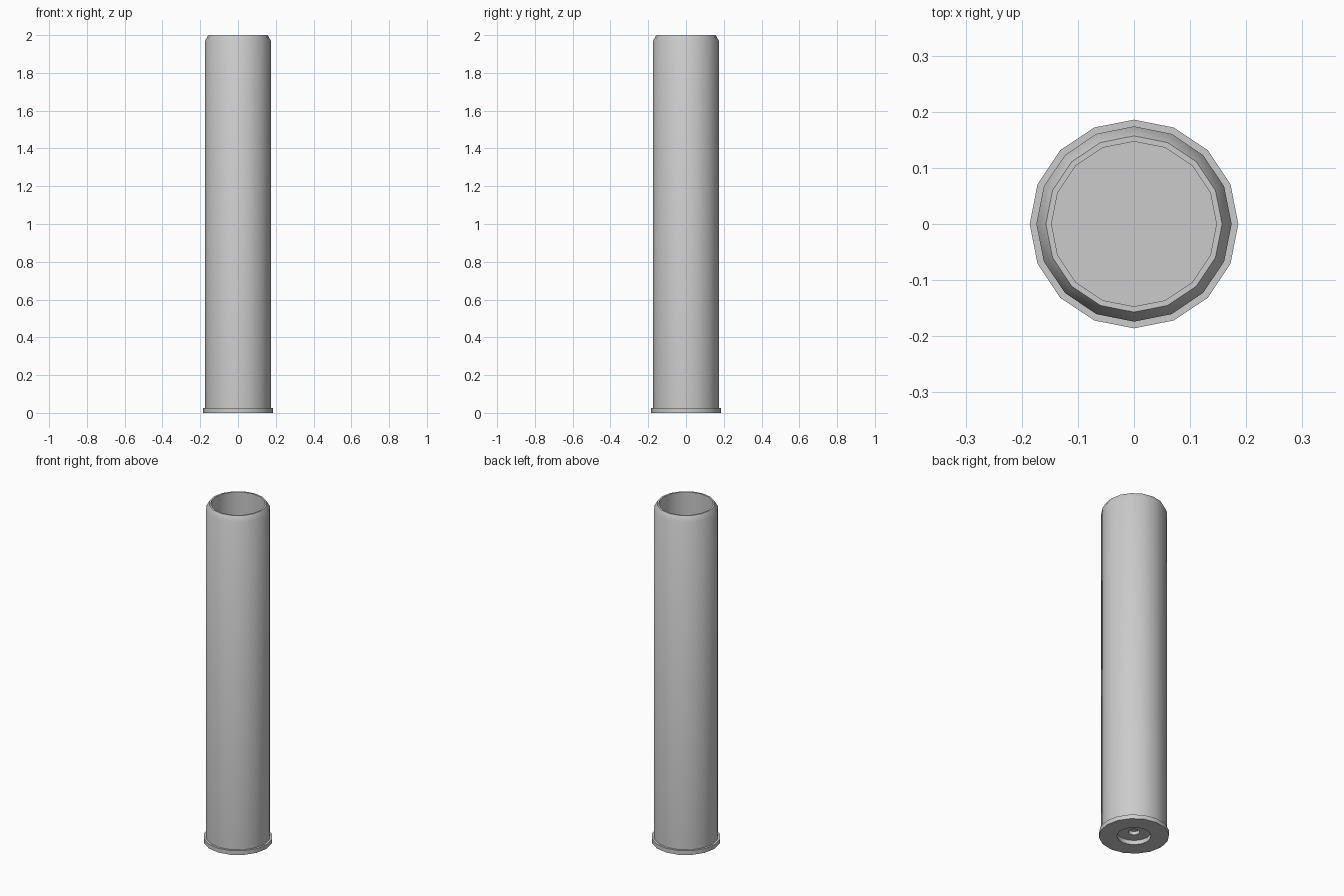
import bpy
import bmesh
from math import radians

cube = bpy.data.objects.get("Cube")
if cube:
    bpy.data.objects.remove(cube, do_unlink=True)

SIDES = 16


def material(name, colour):
    mat = bpy.data.materials.new(name)
    mat.use_nodes = True
    mat.diffuse_color = colour
    mat.node_tree.nodes["Principled BSDF"].inputs["Base Color"].default_value = colour
    return mat


def lathe(name, profile, mat):
    """Spin a (radius, height) profile about z; a zero radius closes the end."""
    bm = bmesh.new()
    verts = [bm.verts.new((r, 0, z)) for r, z in profile]
    edges = [bm.edges.new(pair) for pair in zip(verts, verts[1:])]
    bmesh.ops.spin(bm, geom=verts + edges, cent=(0, 0, 0), axis=(0, 0, 1),
                   angle=radians(360), steps=SIDES, use_duplicate=False)
    bmesh.ops.remove_doubles(bm, verts=bm.verts, dist=0.0001)
    # Merge the fans at the poles into flat discs
    bmesh.ops.dissolve_limit(bm, angle_limit=radians(0.5), verts=bm.verts,
                             edges=[e for e in bm.edges if any(v.co.xy.length < 0.001 for v in e.verts)])
    bmesh.ops.recalc_face_normals(bm, faces=bm.faces)
    mesh = bpy.data.meshes.new(name)
    bm.to_mesh(mesh)
    bm.free()
    mesh.materials.append(mat)
    obj = bpy.data.objects.new(name, mesh)
    bpy.context.collection.objects.link(obj)
    bpy.ops.object.select_all(action="DESELECT")
    obj.select_set(True)
    bpy.context.view_layer.objects.active = obj
    bpy.ops.object.shade_smooth_by_angle(angle=radians(30))
    return obj


grey = material("plain grey", (0.6, 0.6, 0.6, 1))

# Hollow casing: primer pocket and dent, base rim, wall, chamfered mouth, bore
lathe("casing", [
    (0, 0.045), (0.03, 0.045), (0.03, 0.025), (0.09, 0.025), (0.09, 0),
    (0.186, 0), (0.186, 0.025), (0.174, 0.025),
    (0.174, 1.97), (0.157, 2), (0.147, 2),
    (0.147, 0.07), (0, 0.07),
], grey)
